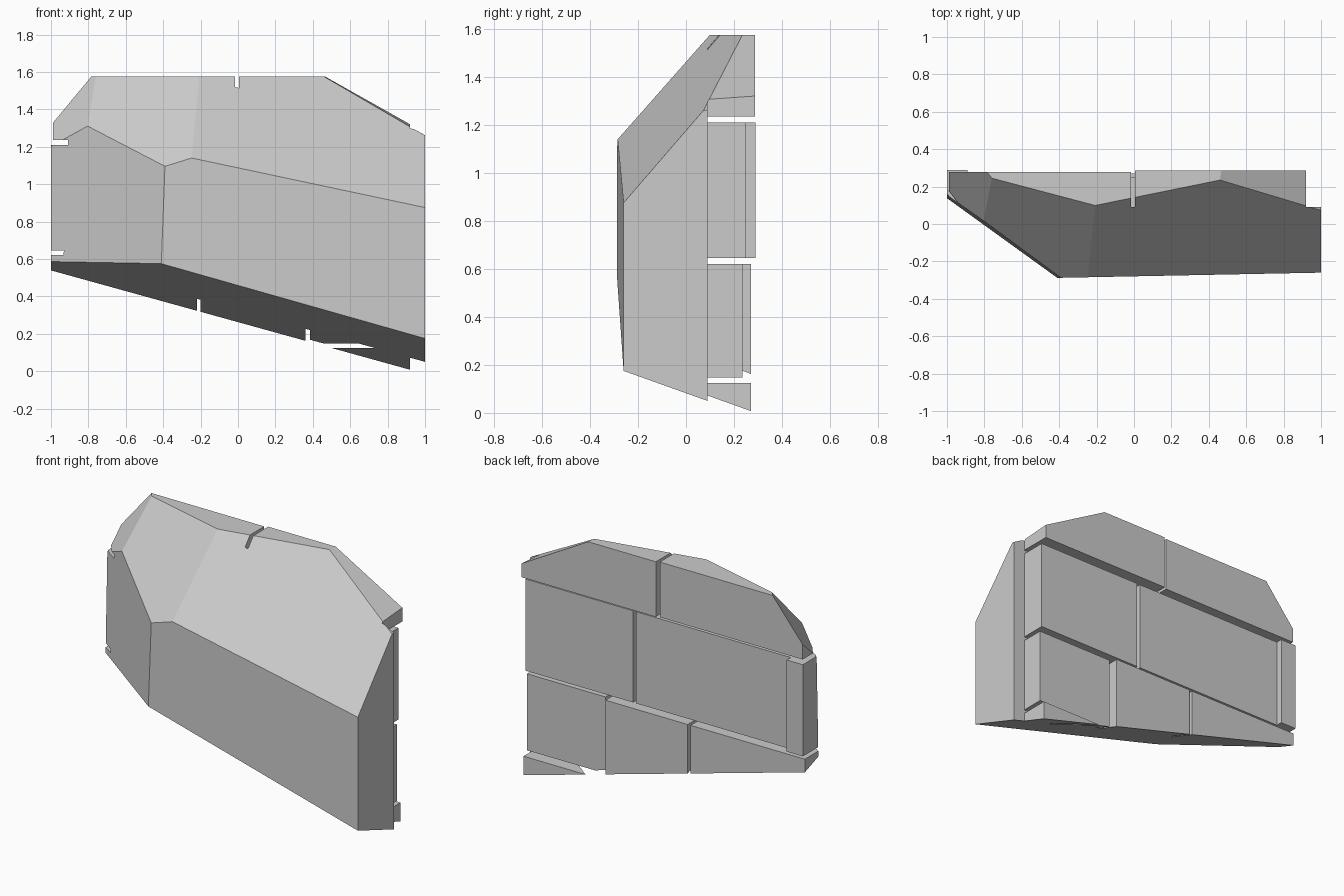
import bpy, bmesh
from mathutils import Vector

if "Cube" in bpy.data.objects:
    bpy.data.objects.remove(bpy.data.objects["Cube"])

CENTRE = Vector((0, 0, 0.8))
BED = 0.09      # back plane of the core, where the bricks sit
TOP = 1.575

# Each sloping cut through the whole chunk, given by three points on it
CUTS = [
    ((-0.41, -0.288, 0.575), (1, -0.26, 0.175), (1, -0.26, 0.875)),       # front
    ((1, -0.26, 0.175), (1, 0.09, 0.05), (-0.41, -0.288, 0.575)),         # underside
    ((-0.41, -0.288, 0.575), (-0.39, -0.288, 1.095), (-1, 0.138, 0.59)),  # left flank
    ((-0.25, -0.285, 1.14), (1, -0.26, 0.875), (0.46, 0.235, TOP)),       # upper right slope
    ((-0.39, -0.288, 1.095), (-0.21, 0.10, TOP), (-0.76, 0.245, TOP)),    # upper left slope
    ((-0.76, 0.245, TOP), (-0.80, 0.0, 1.30), (-0.99, 0.28, 1.33)),       # left shoulder
    ((0.46, 0.235, TOP), (1, 0.07, 1.26), (0.92, 0.285, 1.32)),           # right shoulder
]


def planes():
    for pts in CUTS:
        a, b, c = map(Vector, pts)
        n = (b - a).cross(c - a).normalized()
        yield a, (n if n.dot(a - CENTRE) > 0 else -n)


def cut_block(name, x0, x1, y0, y1, z0, z1):
    """Box trimmed by every sloping cut."""
    bm = bmesh.new()
    bmesh.ops.create_cube(bm, size=1)
    lo, hi = Vector((x0, y0, z0)), Vector((x1, y1, z1))
    for v in bm.verts:
        v.co = Vector([l + (h - l) * (c + 0.5) for l, h, c in zip(lo, hi, v.co)])
    for point, normal in planes():
        bmesh.ops.bisect_plane(bm, geom=bm.verts[:] + bm.edges[:] + bm.faces[:],
                               dist=1e-5, plane_co=point, plane_no=normal,
                               clear_outer=True)
        rim = [e for e in bm.edges if e.is_boundary]
        if rim:
            bmesh.ops.holes_fill(bm, edges=rim, sides=0)
    bmesh.ops.recalc_face_normals(bm, faces=bm.faces[:])
    mesh = bpy.data.meshes.new(name)
    bm.to_mesh(mesh)
    bm.free()
    obj = bpy.data.objects.new(name, mesh)
    bpy.context.collection.objects.link(obj)
    return obj


# Solid rubble core
cut_block("wall_core", -1, 1, -0.4, BED, -0.1, TOP)

# Brick courses on the back: z range, then bricks as (x start, x end, back y)
COURSES = [
    ((-0.1, 0.125), [(0.36, 0.92, 0.27)]),
    ((0.148, 0.62), [(-1, -0.22, 0.27), (-0.20, 0.36, 0.27), (0.385, 0.92, 0.235)]),
    ((0.645, 1.21), [(-1, -0.89, 0.29), (-0.89, 0.165, 0.25), (0.185, 0.92, 0.25)]),
    ((1.235, TOP), [(-0.99, -0.015, 0.277), (0.005, 0.92, 0.287)]),
]
for row, ((z0, z1), bricks) in enumerate(COURSES):
    for i, (x0, x1, back) in enumerate(bricks):
        cut_block(f"brick_row{row + 1}_{i + 1}", x0, x1, BED, back, z0, z1)
